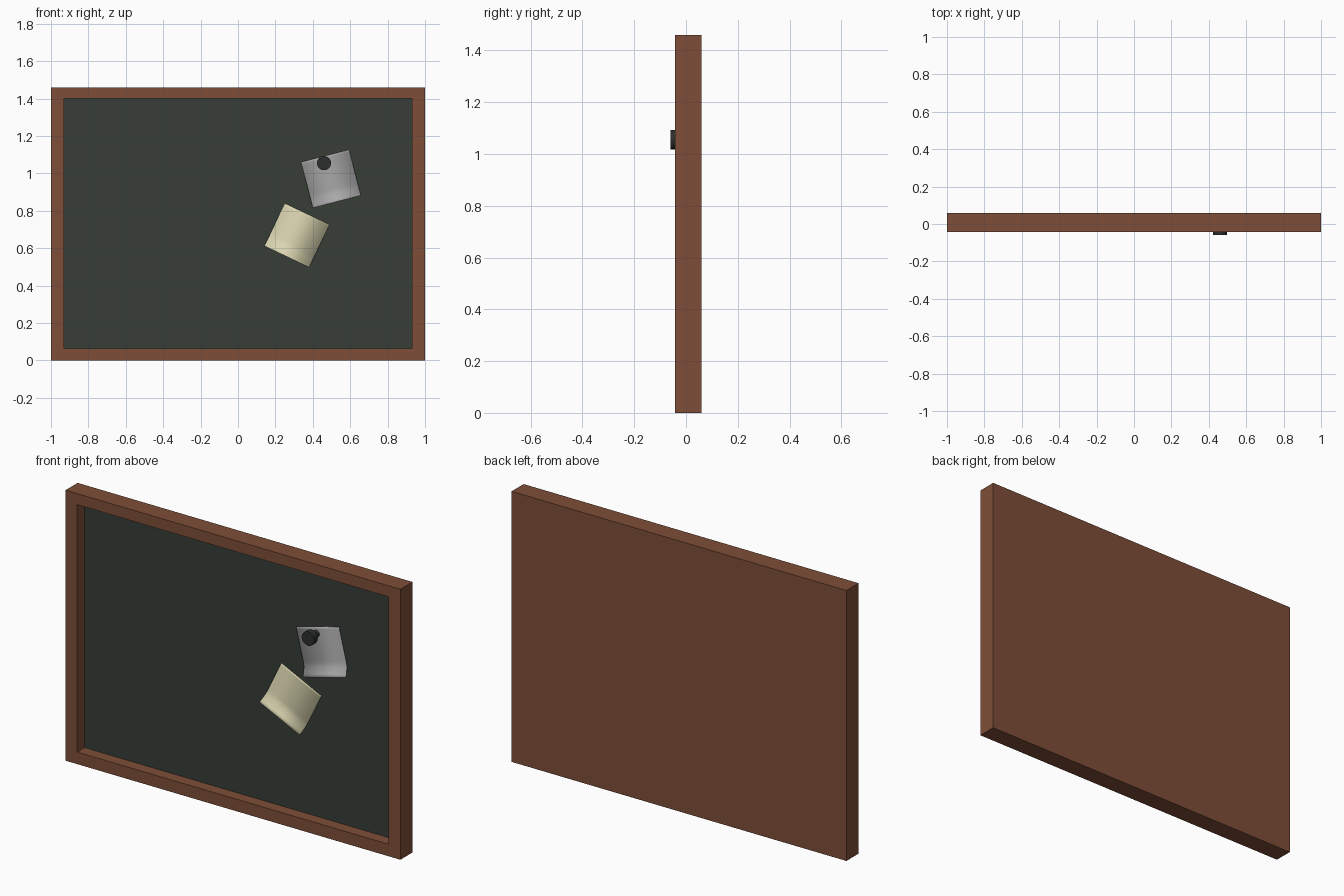
import bpy, bmesh, math
from mathutils import Matrix, Vector

if "Cube" in bpy.data.objects:
    bpy.data.objects.remove(bpy.data.objects["Cube"])


def material(name, rgb):
    m = bpy.data.materials.new(name)
    m.diffuse_color = (*rgb, 1.0)
    m.use_nodes = True
    m.node_tree.nodes["Principled BSDF"].inputs["Base Color"].default_value = m.diffuse_color
    return m


BROWN = material("brown_wood", (0.21, 0.076, 0.040))
SLATE = material("dark_green_slate", (0.038, 0.048, 0.039))
GREY = material("grey_paper", (0.39, 0.39, 0.39))
CREAM = material("cream_paper", (0.70, 0.66, 0.43))
BLACK = material("dark_pin", (0.024, 0.028, 0.026))


def finish(name, bm, mat):
    bmesh.ops.recalc_face_normals(bm, faces=bm.faces)
    me = bpy.data.meshes.new(name)
    bm.to_mesh(me)
    bm.free()
    me.materials.append(mat)
    ob = bpy.data.objects.new(name, me)
    bpy.context.collection.objects.link(ob)
    return ob


def box_bm(lo, hi):
    lo, hi = Vector(lo), Vector(hi)
    bm = bmesh.new()
    bmesh.ops.create_cube(bm, size=1, matrix=Matrix.Translation((lo + hi) / 2)
                          @ Matrix.Diagonal((*(hi - lo), 1)))
    return bm


# Frame: solid block with its front face inset and pushed back
FRONT, BACK, RECESS = -0.043, 0.06, 0.022
bm = box_bm((-1, FRONT, 0), (1, BACK, 1.46))
bm.normal_update()
face = min(bm.faces, key=lambda f: f.calc_center_median().y)
bmesh.ops.inset_region(bm, faces=[face], thickness=0.065)
for v in face.verts:
    v.co.x = math.copysign(0.93, v.co.x)
    v.co.z = 1.40 if v.co.z > 0.7 else 0.065
bm.normal_update()
bmesh.ops.inset_region(bm, faces=[face], thickness=0, depth=-0.01)
for v in face.verts:
    v.co = (math.copysign(0.93, v.co.x), RECESS, 1.40 if v.co.z > 0.7 else 0.065)
finish("frame", bm, BROWN)

# Writing surface
finish("board", box_bm((-0.93, 0.02, 0.065), (0.93, RECESS + 0.004, 1.40)), SLATE)


# Paper notes: flat sheets whose lower edge curls outward
def note(name, x, z, angle, mat, w=0.265, h=0.253, rows=20):
    bm = bmesh.new()
    rot = Matrix.Translation((x, 0, z)) @ Matrix.Rotation(-math.radians(angle), 4, 'Y')
    prev = None
    for i in range(rows + 1):
        t = i / rows
        curl = max(0, (t - 0.74) / 0.26)
        y = 0.014 - 0.004 * t - 0.028 * curl ** 1.6
        row = [bm.verts.new(rot @ Vector((s * w / 2, y, h * (0.5 - t)))) for s in (-1, 1)]
        if prev:
            bm.faces.new((prev[0], row[0], row[1], prev[1]))
        prev = row
    ob = finish(name, bm, mat)
    ob.data.shade_smooth()
    mod = ob.modifiers.new("thickness", 'SOLIDIFY')
    mod.thickness = 0.0015
    mod.offset = 0


note("grey_note", 0.497, 0.971, 14.5, GREY)
note("cream_note", 0.315, 0.669, -25.5, CREAM)


# Pin: round head on a narrow stem
def cylinder(name, r, y0, y1, mat, sides):
    bm = bmesh.new()
    bmesh.ops.create_cone(
        bm, cap_ends=True, segments=sides, radius1=r, radius2=r, depth=y1 - y0,
        matrix=Matrix.Translation((0.46, (y0 + y1) / 2, 1.055))
        @ Matrix.Rotation(math.pi / 2, 4, 'X'))
    finish(name, bm, mat)


cylinder("pin_head", 0.038, -0.06, -0.03, BLACK, 16)
cylinder("pin_stem", 0.018, -0.03, 0.02, BLACK, 12)
